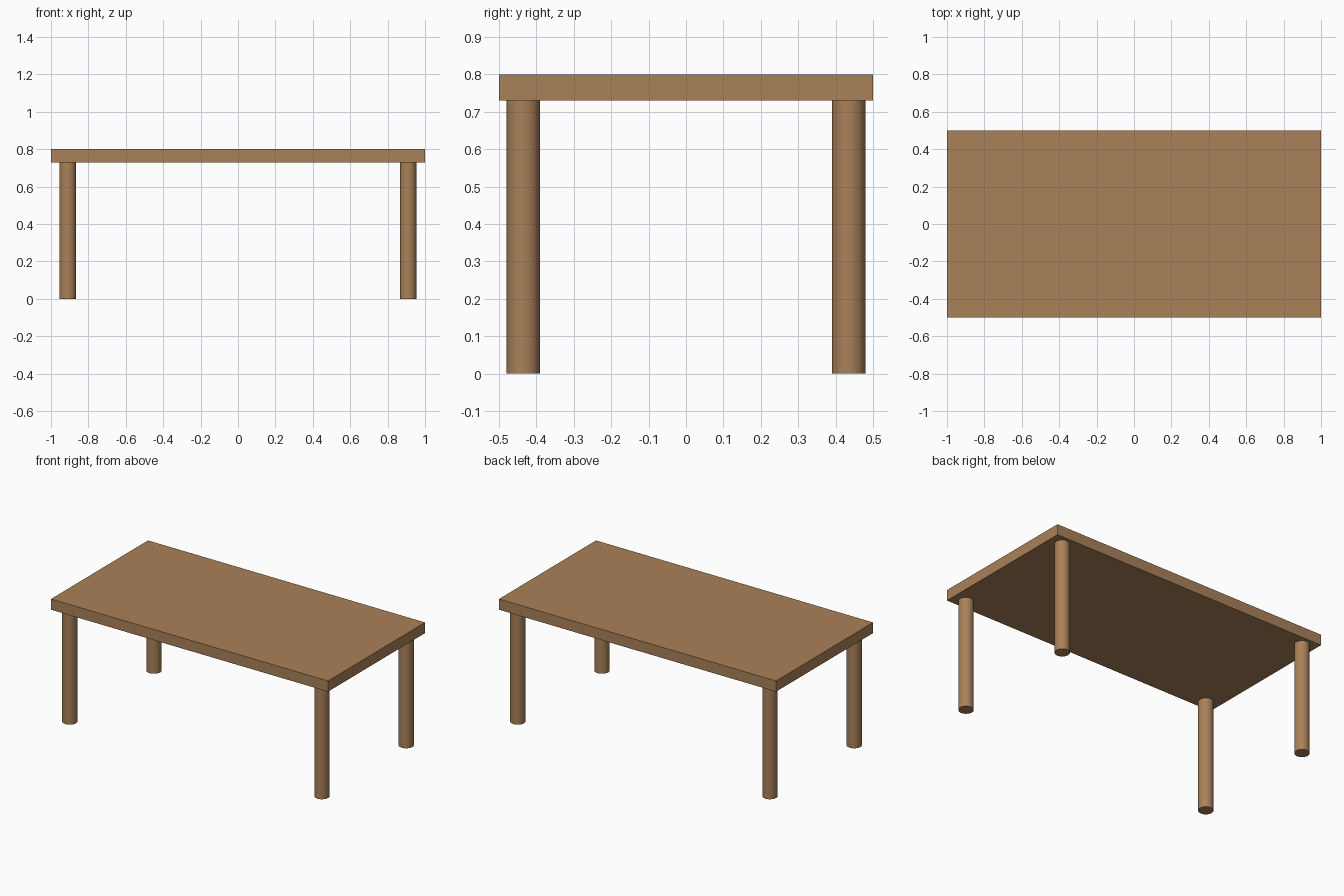
import bpy
import math

if "Cube" in bpy.data.objects:
    bpy.data.objects.remove(bpy.data.objects["Cube"])

wood = bpy.data.materials.new("wood")
wood.diffuse_color = (0.40, 0.22, 0.10, 1)
wood.use_nodes = True
wood.node_tree.nodes["Principled BSDF"].inputs["Base Color"].default_value = wood.diffuse_color

TOP_Z, UNDER_Z = 0.80, 0.73
LEG_X, LEG_Y, LEG_R = 0.91, 0.435, 0.045

# Tabletop slab
bpy.ops.mesh.primitive_cube_add(size=1, location=(0, 0, (TOP_Z + UNDER_Z) / 2))
top = bpy.context.object
top.name = "tabletop"
top.scale = (2, 1, TOP_Z - UNDER_Z)
bpy.ops.object.transform_apply(location=False, rotation=False, scale=True)
top.data.materials.append(wood)

# Four round legs
for side, sx in (("left", -1), ("right", 1)):
    for end, sy in (("front", -1), ("back", 1)):
        bpy.ops.mesh.primitive_cylinder_add(
            vertices=32, radius=LEG_R, depth=UNDER_Z,
            location=(sx * LEG_X, sy * LEG_Y, UNDER_Z / 2))
        leg = bpy.context.object
        leg.name = f"{end}_{side}_leg"
        leg.data.materials.append(wood)
        bpy.ops.object.shade_smooth_by_angle(angle=math.radians(30))
